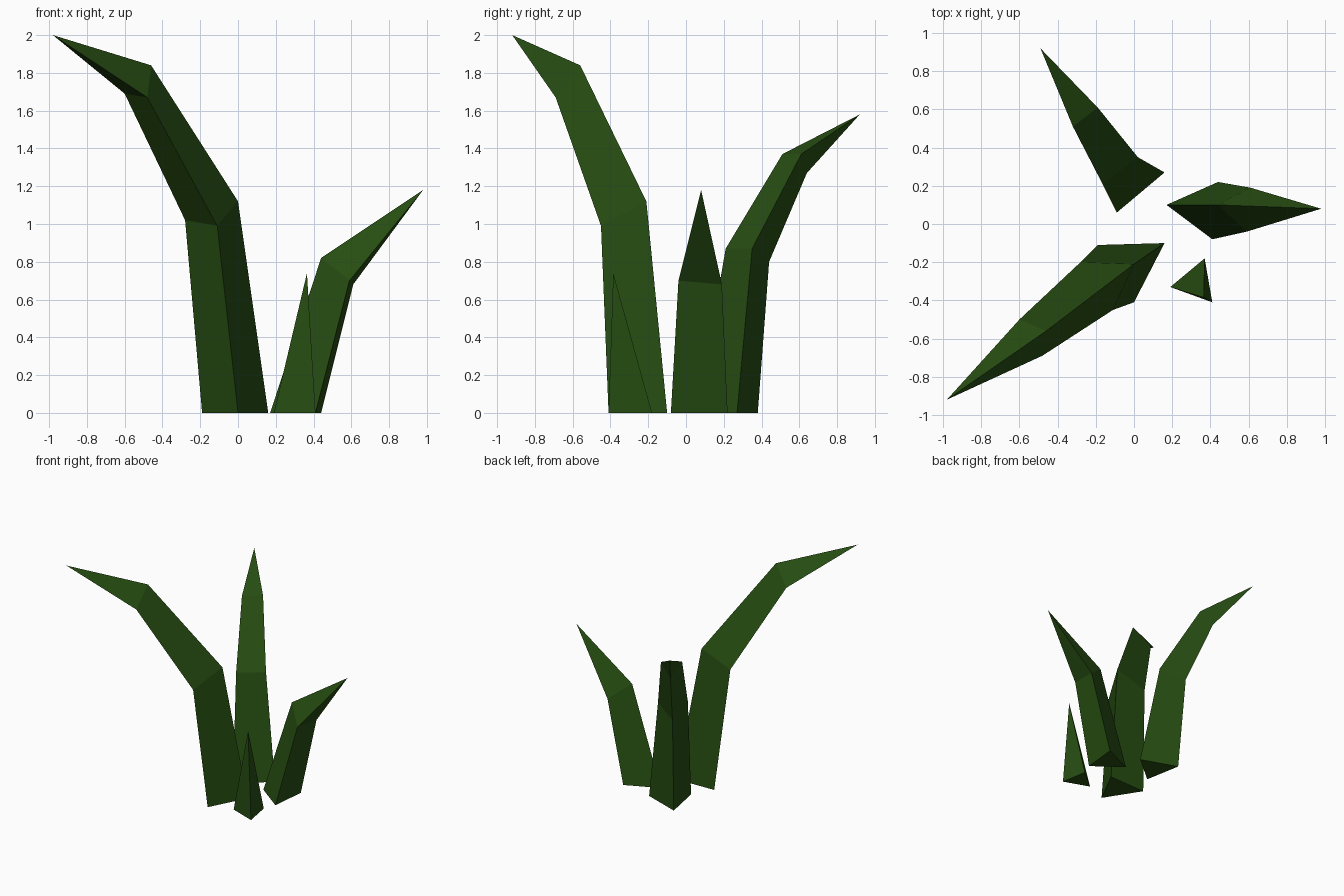
import bpy
import bmesh

default_cube = bpy.data.objects.get("Cube")
if default_cube:
    bpy.data.objects.remove(default_cube, do_unlink=True)

# Single leaf colour
leaf_green = bpy.data.materials.new("leaf_green")
leaf_colour = (0.02, 0.075, 0.006, 1)
leaf_green.diffuse_color = leaf_colour
leaf_green.use_nodes = True
for node in leaf_green.node_tree.nodes:
    if node.type == 'BSDF_PRINCIPLED':
        node.inputs["Base Color"].default_value = leaf_colour


def build_blade(name, sections, tip):
    """Loft triangular sections upward, cap the base and close to a point."""
    bm = bmesh.new()
    rings = [[bm.verts.new(point) for point in section] for section in sections]
    point = bm.verts.new(tip)
    bm.faces.new(rings[0])
    for lower, upper in zip(rings, rings[1:]):
        for i in range(len(lower)):
            j = (i + 1) % len(lower)
            bm.faces.new((lower[i], lower[j], upper[j], upper[i]))
    last = rings[-1]
    for i in range(len(last)):
        bm.faces.new((last[i], last[(i + 1) % len(last)], point))
    bmesh.ops.recalc_face_normals(bm, faces=bm.faces[:])
    mesh = bpy.data.meshes.new(name)
    bm.to_mesh(mesh)
    bm.free()
    mesh.materials.append(leaf_green)
    blade = bpy.data.objects.new(name, mesh)
    bpy.context.scene.collection.objects.link(blade)
    return blade


# Tallest blade, arching to the front right
build_blade("tall_blade", [
    [(-.19, -.11, 0), (0, -.41, 0), (.16, -.1, 0)],
    [(-.28, -.2, 1.02), (-.11, -.45, .99), (0, -.21, 1.12)],
    [(-.6, -.5, 1.69), (-.48, -.69, 1.67), (-.46, -.56, 1.84)],
], (-.98, -.92, 2))

# Back blade, arching backward
build_blade("back_blade", [
    [(-.09, .06, 0), (.16, .27, 0), (-.15, .38, 0)],
    [(-.165, .21, .87), (.02, .35, .87), (-.18, .44, .8)],
    [(-.32, .51, 1.37), (-.19, .61, 1.37), (-.3, .64, 1.27)],
], (-.49, .92, 1.58))

# Side blade with a single bend
build_blade("side_blade", [
    [(.17, .1, 0), (.41, -.08, 0), (.44, .22, 0)],
    [(.44, .1, .82), (.59, -.04, .7), (.61, .19, .68)],
], (.98, .08, 1.18))

# Small straight shoot at the front
build_blade("small_shoot", [
    [(.19, -.33, 0), (.41, -.41, 0), (.37, -.18, 0)],
], (.365, -.385, .74))
